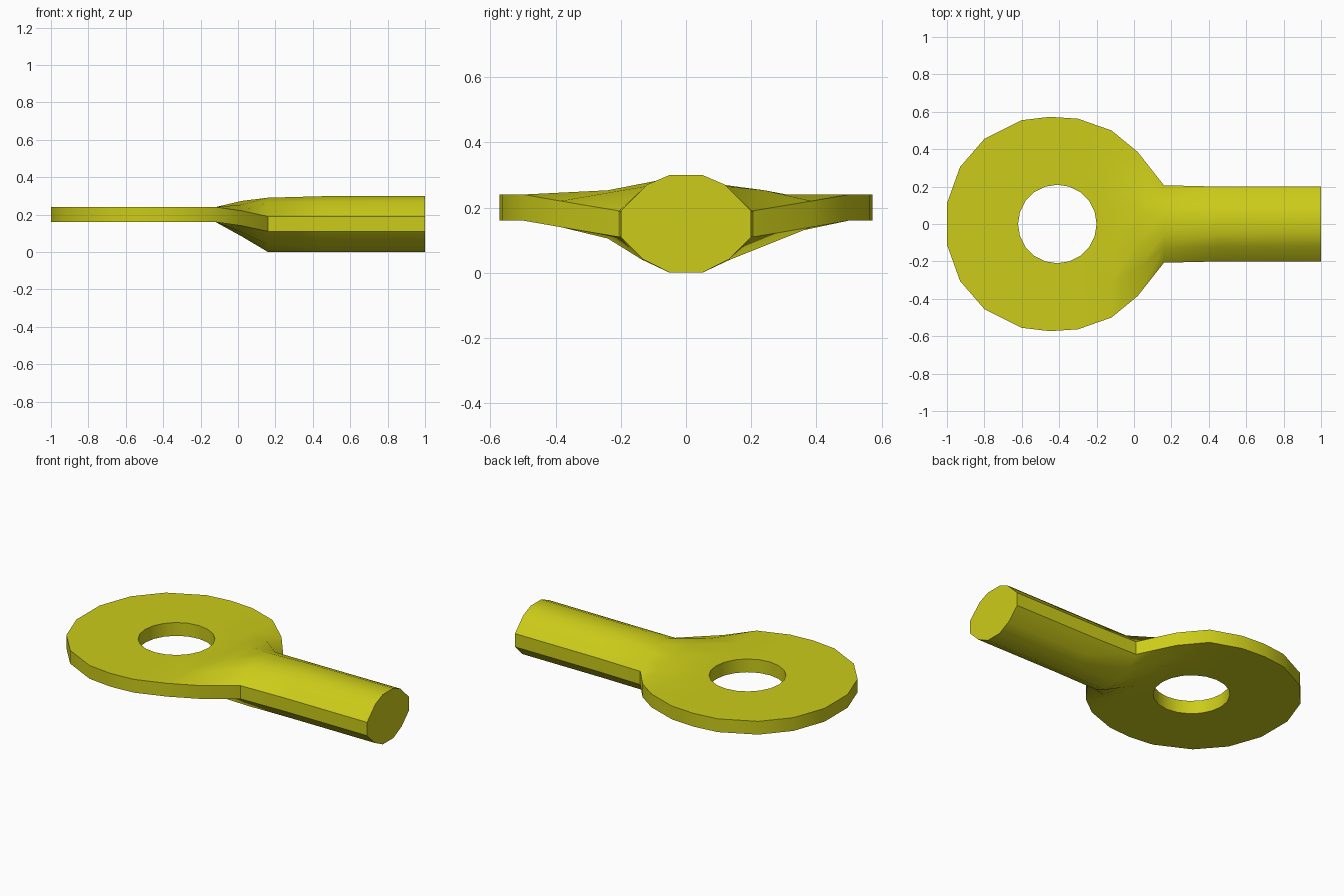
import bpy, bmesh
from math import cos, sin, pi

if "Cube" in bpy.data.objects:
    bpy.data.objects.remove(bpy.data.objects["Cube"])

# Half cross-sections along x: (y, z) from top centre round the side to bottom centre
STATIONS = [
    (-0.12, [(.12, .24), (.31, .24), (.50, .24), (.50, .16), (.31, .16), (.12, .16)]),
    (0.02, [(.09, .273), (.24, .253), (.385, .22), (.385, .14), (.24, .105), (.09, .083)]),
    (0.16, [(.05, .29), (.125, .265), (.207, .19), (.207, .11), (.135, .04), (.05, 0)]),
    (0.45, [(.05, .298), (.12, .268), (.20, .19), (.20, .11), (.13, .04), (.05, 0)]),
    (1.00, [(.05, .30), (.12, .27), (.20, .19), (.20, .11), (.13, .04), (.05, 0)]),
]
# Half outline of the round eye, from the neck to the far end
ARC = [(-.30, .563), (-.45, .573), (-.60, .555), (-.80, .455), (-.93, .305), (-1, .11)]
HOLE_X, HOLE_R, HOLE_N = -0.41, 0.21, 20

bm = bmesh.new()


def loop_edges(vs):
    out = []
    for a, b in zip(vs, vs[1:] + vs[:1]):
        out.append(bm.edges.get((a, b)) or bm.edges.new((a, b)))
    return out


def bridge(a, b, closed=True):
    n = len(a)
    for i in range(n if closed else n - 1):
        j = (i + 1) % n
        bm.faces.new((a[i], a[j], b[j], b[i]))


# Shaft and flattened neck, lofted through the mirrored sections
rings = []
for x, half in STATIONS:
    section = half + [(-y, z) for y, z in reversed(half)]
    rings.append([bm.verts.new((x, y, z)) for y, z in section])
for a, b in zip(rings, rings[1:]):
    bridge(a, b)
bm.faces.new(rings[-1])

# Flat eye with its round hole, sharing the first neck section
arc = ARC + [(x, -y) for x, y in reversed(ARC)]
first = rings[0]
layers = []
for z, start, end, across in ((.24, 2, 9, (10, 11, 0, 1)), (.16, 3, 8, (7, 6, 5, 4))):
    rim = [first[start]] + [bm.verts.new((x, y, z)) for x, y in arc] + [first[end]]
    hole = [bm.verts.new((HOLE_X + HOLE_R * cos(2 * pi * i / HOLE_N),
                          HOLE_R * sin(2 * pi * i / HOLE_N), z)) for i in range(HOLE_N)]
    edges = loop_edges(rim + [first[i] for i in across]) + loop_edges(hole)
    bmesh.ops.triangle_fill(bm, edges=edges, use_beauty=True, normal=(0, 0, 1))
    layers.append((rim, hole))
bridge(layers[0][0], layers[1][0], closed=False)
bridge(layers[0][1], layers[1][1])
bmesh.ops.recalc_face_normals(bm, faces=bm.faces[:])

mesh = bpy.data.meshes.new("eyelet_rod")
bm.to_mesh(mesh)
bm.free()
rod = bpy.data.objects.new("eyelet_rod", mesh)
bpy.context.collection.objects.link(rod)

# Yellow finish and smooth shading with crisp edges
mat = bpy.data.materials.new("yellow")
mat.diffuse_color = (0.6, 0.6, 0.01, 1)
mat.use_nodes = True
mat.node_tree.nodes["Principled BSDF"].inputs["Base Color"].default_value = mat.diffuse_color
mesh.materials.append(mat)
bpy.context.view_layer.objects.active = rod
rod.select_set(True)
bpy.ops.object.shade_smooth_by_angle(angle=pi * 33 / 180)
